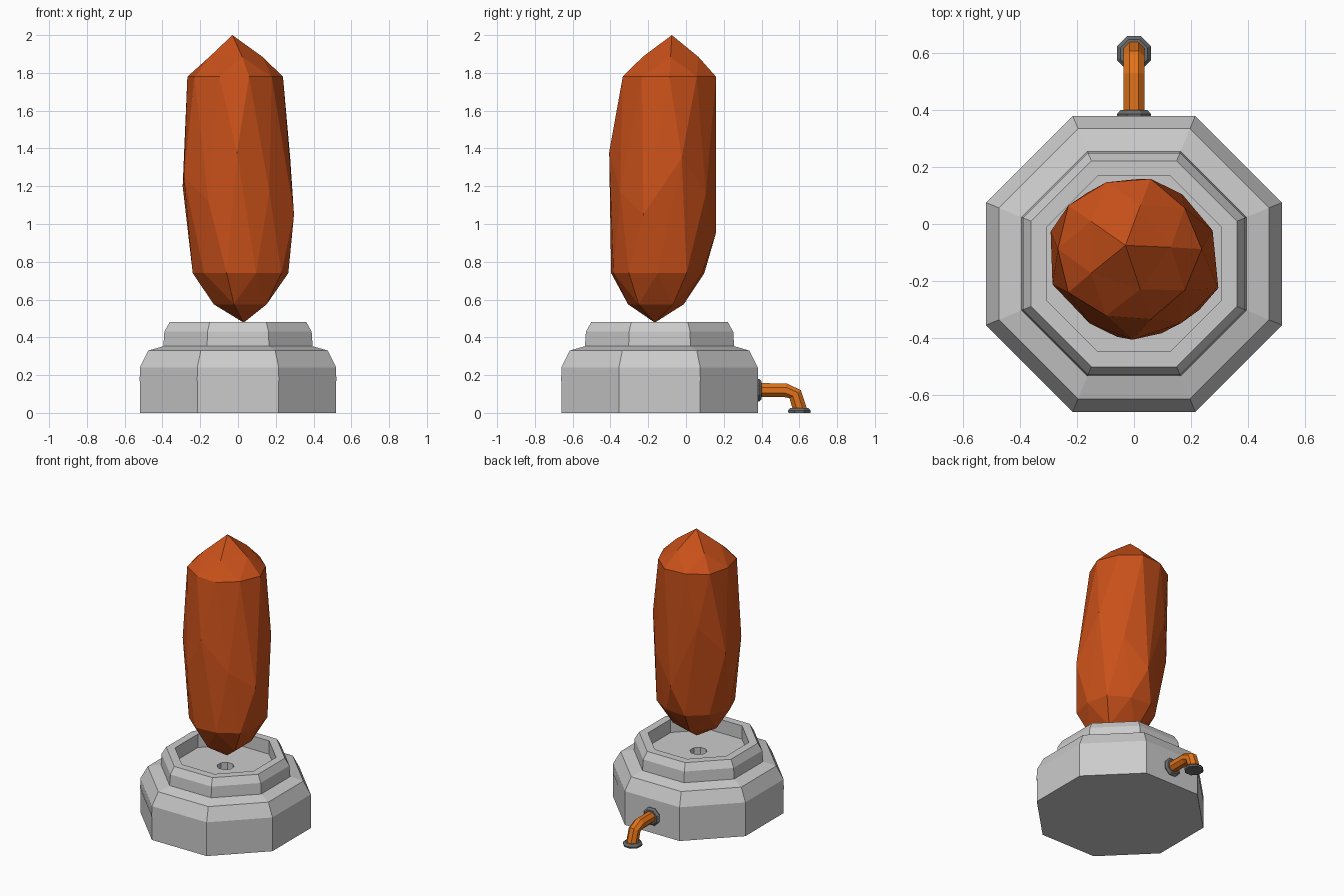
import bpy, bmesh, math
from mathutils import Vector, Matrix

if "Cube" in bpy.data.objects:
    bpy.data.objects.remove(bpy.data.objects["Cube"])

CY = -0.14                      # base axis in y
K = 1 / math.cos(math.pi / 8)   # octagon apothem -> corner radius


def finish(bm, name, color=None):
    bmesh.ops.recalc_face_normals(bm, faces=bm.faces)
    me = bpy.data.meshes.new(name)
    bm.to_mesh(me)
    bm.free()
    ob = bpy.data.objects.new(name, me)
    bpy.context.collection.objects.link(ob)
    if color:
        mat = bpy.data.materials.new(name + "_colour")
        mat.diffuse_color = (*color, 1)
        mat.use_nodes = True
        mat.node_tree.nodes["Principled BSDF"].inputs["Base Color"].default_value = mat.diffuse_color
        me.materials.append(mat)
    return ob


def loft(bm, rings):
    """Join rings of points and cap both ends."""
    rows = [[bm.verts.new(p) for p in r] for r in rings]
    n = len(rows[0])
    for a, b in zip(rows, rows[1:]):
        for i in range(n):
            j = (i + 1) % n
            bm.faces.new((a[i], a[j], b[j], b[i]))
    bm.faces.new(rows[0][::-1])
    bm.faces.new(rows[-1])


def octagon(r, z, matrix=Matrix()):
    """Octagon ring given by apothem r at height z."""
    angles = [math.pi / 8 + k * math.pi / 4 for k in range(8)]
    return [matrix @ Vector((r * K * math.cos(a), r * K * math.sin(a), z)) for a in angles]


def lathe8(name, profile, matrix, color=None):
    bm = bmesh.new()
    loft(bm, [octagon(r, z, matrix) for r, z in profile])
    return finish(bm, name, color)


# Stepped octagonal pedestal with recessed top and central hole
lathe8("pedestal",
       [(0.52, 0), (0.52, 0.24), (0.475, 0.33), (0.395, 0.353), (0.39, 0.43), (0.362, 0.48),
        (0.308, 0.48), (0.308, 0.385), (0.052, 0.385), (0.052, 0.30)],
       Matrix.Translation((0, CY, 0)))

# Thin trim strip around the pedestal, open at the back
bm = bmesh.new()
half = [(0.257, 0.34), (0.522, 0.076), (0.522, -0.356), (0.216, -0.662)]
path = half + [(-x, y) for x, y in reversed(half)]
cols = [[bm.verts.new((x, y, z)) for z in (0.168, 0.192)] for x, y in path]
for a, b in zip(cols, cols[1:]):
    bm.faces.new((a[0], b[0], b[1], a[1]))
finish(bm, "trim_strip", (0.9, 0.9, 0.9))

# Octagonal pipe bending from the back wall to the ground
bm = bmesh.new()
centres = [Vector((0, y, z)) for y, z in
           ((0.37, 0.12), (0.527, 0.12), (0.578, 0.099), (0.606, 0.01))]
rings = []
for i, c in enumerate(centres):
    t = (centres[min(i + 1, 3)] - centres[max(i - 1, 0)]).normalized()
    side = Vector((1, 0, 0))
    up = t.cross(side)
    rings.append([c + 0.037 * K * (math.cos(a) * side + math.sin(a) * up)
                  for a in [math.pi / 8 + k * math.pi / 4 for k in range(8)]])
loft(bm, rings)
finish(bm, "pipe", (0.75, 0.17, 0.01))

# Pipe flanges
flange = [(0.058, 0), (0.06, 0.012), (0.048, 0.026)]
lathe8("ground_flange", flange, Matrix.Translation((0, 0.6, 0)), (0.15, 0.15, 0.15))
lathe8("wall_flange", flange,
       Matrix.Translation((0, 0.374, 0.12)) @ Matrix.Rotation(-math.pi / 2, 4, 'X'),
       (0.15, 0.15, 0.15))

# Floating crystal: stretched icosphere with an uneven waist
bm = bmesh.new()
bmesh.ops.create_icosphere(bm, subdivisions=2, radius=1)
waist = [(1.0, 1.35), (0.96, 1.16), (1.0, 0.95), (0.92, 1.40), (1.05, 1.20),
         (1.02, 1.25), (0.93, 1.12), (1.0, 1.38), (0.94, 1.17), (1.03, 1.05)]
for v in bm.verts:
    x, y, z = v.co
    r = 0.295
    if abs(z) < 0.2:
        k = int((math.degrees(math.atan2(y, x)) % 360) // 36)
        f, h = waist[k]
        r *= f
    elif abs(z) < 0.6:
        h = 1.78 if z > 0 else 0.74
        r = 0.29
    elif abs(z) < 0.95:
        h = 1.885 if z > 0 else 0.575
    else:
        h = 2.0 if z > 0 else 0.478
    lean = (h - 1.24) / 0.76
    v.co = (x * r - 0.03 * lean, y * r - 0.12 + 0.045 * lean, h)
finish(bm, "crystal", (0.58, 0.08, 0.01))
